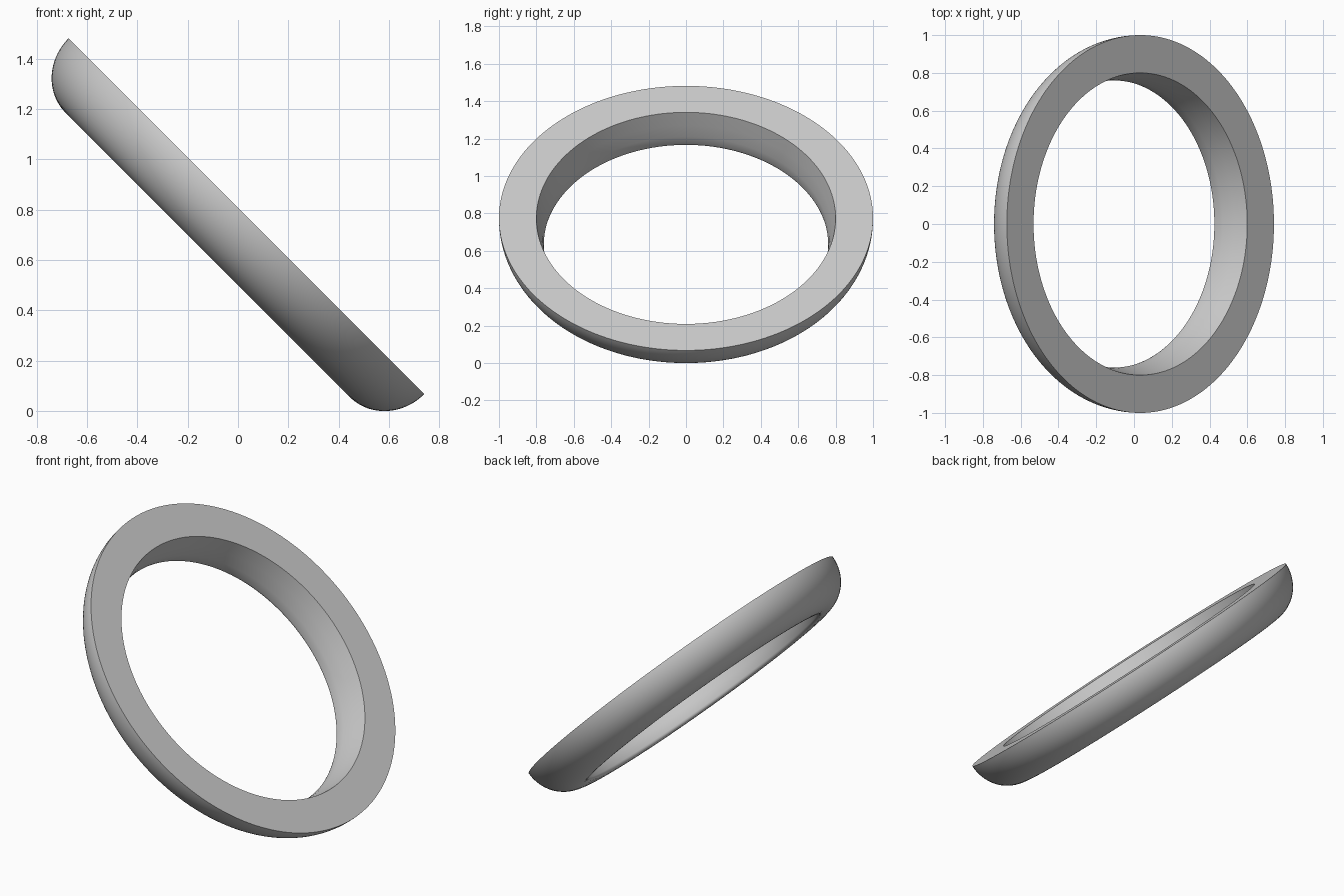
import bpy
import bmesh
from math import pi, sin, cos, radians
from mathutils import Matrix, Vector

cube = bpy.data.objects.get("Cube")
if cube:
    bpy.data.objects.remove(cube, do_unlink=True)

STEPS = 192
OUTER, INNER, DEPTH = 1.0, 0.8, 0.218

# Plain grey material
grey = bpy.data.materials.new("plain_grey")
grey.use_nodes = True
colour = (0.6, 0.6, 0.6, 1)
grey.diffuse_color = colour
grey.node_tree.nodes["Principled BSDF"].inputs["Base Color"].default_value = colour

# Cross-section: flat top, rounded outside, softly rounded lip, tapering bore
width = OUTER - INNER
profile = [(INNER + width * cos(a), -DEPTH * sin(a))
           for a in (i * pi / 48 for i in range(25))]
profile += [(0.78, -0.217), (0.768, -0.214), (0.762, -0.208), (0.76, -0.198),
            (0.765, -0.15), (0.78, -0.08), (INNER, 0)]

# Ring: revolve the closed section around its own axis
bm = bmesh.new()
verts = [bm.verts.new((r, 0, h)) for r, h in profile]
edges = [bm.edges.new((a, b)) for a, b in zip(verts, verts[1:] + verts[:1])]
bmesh.ops.spin(bm, geom=verts + edges, cent=(0, 0, 0), axis=(0, 0, 1),
               angle=2 * pi, steps=STEPS, use_merge=True)
bmesh.ops.remove_doubles(bm, verts=bm.verts, dist=0.0001)
bmesh.ops.recalc_face_normals(bm, faces=bm.faces)

# Tilt the flat face towards +x and rest the ring on the ground
bm.transform(Matrix.Rotation(radians(45), 4, "Y"))
xs = [v.co.x for v in bm.verts]
bmesh.ops.translate(bm, verts=bm.verts, vec=Vector(
    (-(min(xs) + max(xs)) / 2, 0, -min(v.co.z for v in bm.verts))))

mesh = bpy.data.meshes.new("tilted_ring")
bm.to_mesh(mesh)
bm.free()
mesh.materials.append(grey)
ring = bpy.data.objects.new("tilted_ring", mesh)
bpy.context.collection.objects.link(ring)

# Smooth curves with crisp rims on the flat face
bpy.ops.object.select_all(action="DESELECT")
ring.select_set(True)
bpy.context.view_layer.objects.active = ring
bpy.ops.object.shade_smooth_by_angle(angle=radians(35))
